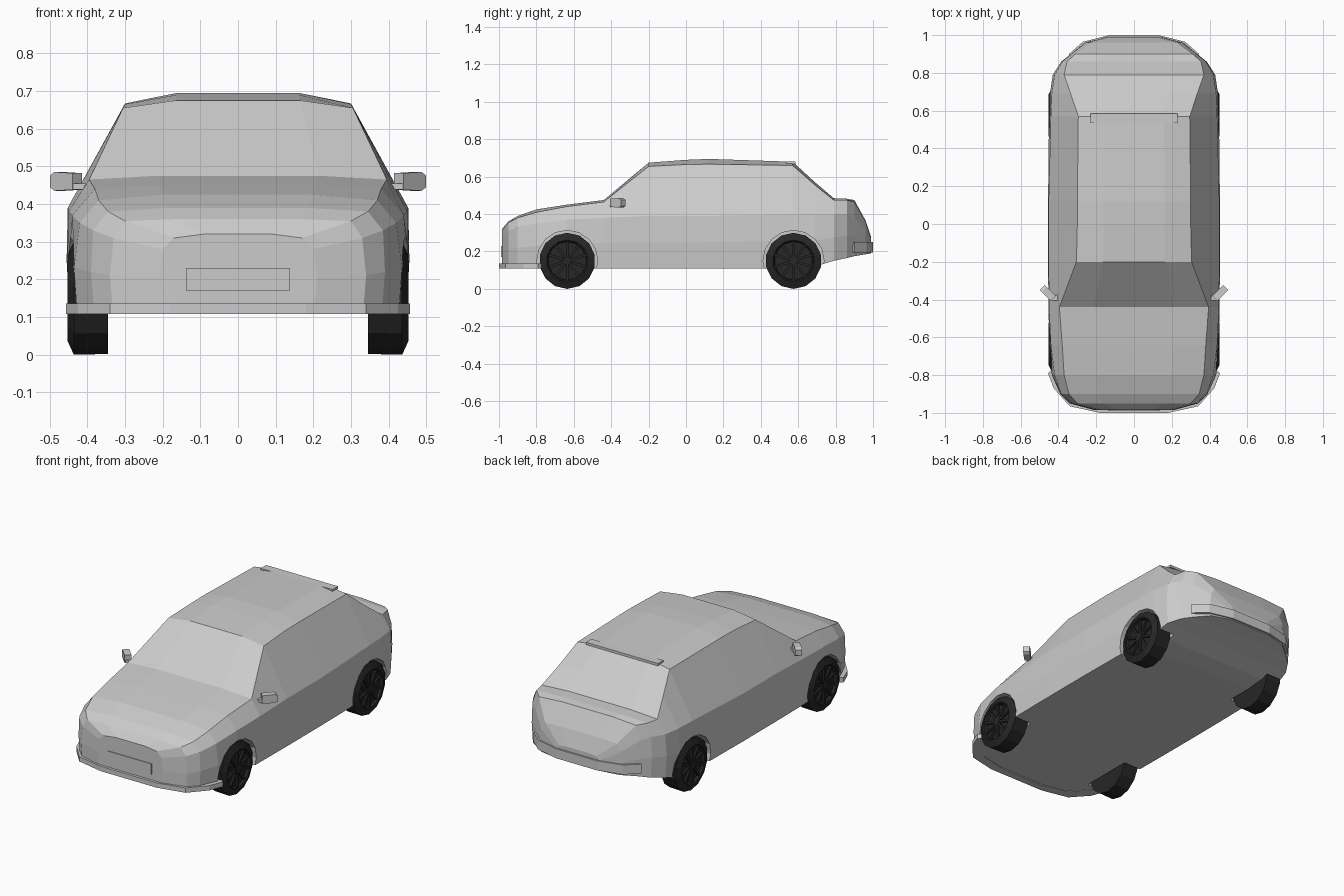
import bpy, bmesh, math
from mathutils import Matrix, Vector

if "Cube" in bpy.data.objects:
    bpy.data.objects.remove(bpy.data.objects["Cube"])

dark = bpy.data.materials.new("dark_rubber")
dark.diffuse_color = (0.02, 0.02, 0.02, 1)
dark.use_nodes = True
dark.node_tree.nodes["Principled BSDF"].inputs["Base Color"].default_value = dark.diffuse_color


def finish(bm, name, mat=None):
    bmesh.ops.recalc_face_normals(bm, faces=bm.faces[:])
    me = bpy.data.meshes.new(name)
    bm.to_mesh(me)
    bm.free()
    ob = bpy.data.objects.new(name, me)
    bpy.context.collection.objects.link(ob)
    if mat:
        me.materials.append(mat)
    return ob


def skin(bm, rings, caps=True):
    rows = [[bm.verts.new(p) for p in r] for r in rings]
    n = len(rows[0])
    for a, b in zip(rows, rows[1:]):
        for i in range(n):
            j = (i + 1) % n
            bm.faces.new((a[i], a[j], b[j], b[i]))
    if caps:
        bm.faces.new(rows[0])
        bm.faces.new(rows[-1])


def lathe(bm, profile, centre, n, start=0.0):
    # revolve (x, radius) pairs around an axle along x
    skin(bm, [[(x, centre[0] + r * math.cos(start + 2 * math.pi * k / n),
                centre[1] + r * math.sin(start + 2 * math.pi * k / n)) for k in range(n)]
              for x, r in profile])


def box(bm, size, matrix):
    bmesh.ops.create_cube(bm, size=1, matrix=matrix @ Matrix.Diagonal((*size, 1)))


# body sections: y, bottom z, side width, shoulder width/z, top edge width/z, centre z
S = [
    (-.985, .13, .21, .20, .28, .17, .31, .32),
    (-.95, .11, .34, .33, .31, .30, .355, .36),
    (-.90, .11, .39, .385, .33, .345, .38, .39),
    (-.80, .11, .435, .42, .35, .37, .41, .425),
    (-.64, .11, .45, .44, .37, .38, .44, .45),
    (-.44, .11, .453, .45, .38, .395, .465, .475),
    (-.20, .11, .455, .452, .39, .305, .655, .675),
    (0.0, .11, .455, .452, .39, .30, .665, .69),
    (.12, .11, .455, .452, .39, .30, .667, .695),
    (.57, .11, .45, .44, .40, .295, .66, .68),
    (.69, .12, .445, .435, .40, .335, .555, .57),
    (.79, .15, .43, .42, .40, .37, .475, .485),
    (.86, .165, .385, .38, .40, .355, .475, .482),
    (.90, .175, .335, .33, .38, .31, .465, .475),
    (.96, .185, .26, .255, .32, .23, .36, .365),
    (.99, .19, .14, .14, .25, .12, .27, .275),
]
rings = []
for y, zb, wm, ws, zs, we, ze, zt in S:
    half = [(wm - .008, zb), (wm, (zb + zs) / 2), (ws, zs), (we, ze), (we * .54, zt)]
    rings.append([(x, y, z) for x, z in half] + [(-x, y, z) for x, z in reversed(half)])
bm = bmesh.new()
skin(bm, rings)
body = finish(bm, "body")

# wheel arches cut out of the body
WHEELS = [(s, y) for s in (-1, 1) for y in (-.635, .575)]
for s, y in WHEELS:
    bm = bmesh.new()
    lathe(bm, [(s * .335, .163), (s * .6, .163)], (y, .15), 16)
    cutter = finish(bm, "arch_cutter")
    cutter.hide_render = True
    mod = body.modifiers.new("arch", 'BOOLEAN')
    mod.operation = 'DIFFERENCE'
    mod.solver = 'EXACT'
    mod.object = cutter
    bpy.context.view_layer.objects.active = body
    bpy.ops.object.modifier_apply(modifier="arch")
    bpy.data.objects.remove(cutter)

# wheels: tyre with recessed rim, hub and spokes
for s, y in WHEELS:
    label = ("front" if y < 0 else "rear") + ("_left" if s > 0 else "_right")
    bm = bmesh.new()
    prof = [(.345, .02), (.345, .148), (.436, .15), (.453, .112), (.449, .106),
            (.434, .102), (.434, .02)]
    lathe(bm, [(s * x, r) for x, r in prof], (y, .15), 14, math.pi / 14)
    finish(bm, label + "_tyre", dark)
    bm = bmesh.new()
    lathe(bm, [(s * .43, .026), (s * .447, .022)], (y, .15), 10)
    for k in range(10):
        m = Matrix.Translation((s * .439, y, .15)) @ Matrix.Rotation(k * math.pi / 5, 4, 'X')
        box(bm, (.012, .014, .086), m @ Matrix.Translation((0, 0, .061)))
    finish(bm, label + "_spokes", dark)


# bumper strips wrapped around the nose and the tail
def strip(name, outer, inset, z0, z1):
    half = outer + [(x - inset, y - math.copysign(inset, y)) for x, y in reversed(outer)]
    bm = bmesh.new()
    for s in (1, -1):
        path = [(0, outer[0][1])] + half + [(0, half[-1][1])]
        skin(bm, [[(s * x, y, z) for x, y in path] for z in (z0, z1)])
    bmesh.ops.remove_doubles(bm, verts=bm.verts[:], dist=1e-5)
    bmesh.ops.delete(bm, geom=[f for f in bm.faces
                               if all(abs(v.co.x) < 1e-4 for v in f.verts)], context='FACES')
    finish(bm, name)


strip("front_lip", [(.18, -1.0), (.34, -.965), (.425, -.87), (.456, -.79)], .045, .108, .136)
strip("rear_bumper", [(.13, 1.0), (.27, .965), (.345, .90)], .05, .195, .25)

# front bumper intake panel, roof trailing edge
bm = bmesh.new()
box(bm, (.276, .02, .06), Matrix.Translation((0, -.98, .20)))
finish(bm, "intake_panel")
bm = bmesh.new()
box(bm, (.46, .05, .014), Matrix.Translation((0, .56, .674)))
finish(bm, "roof_spoiler")

# door mirrors on short stalks
for s in (-1, 1):
    bm = bmesh.new()
    turn = Matrix.Rotation(s * math.radians(45), 4, 'Z')
    skin(bm, [[turn @ Vector((s * x, y, z)) + Vector((s * .452, -.37, .46))
               for y, z in ((-.018, -h), (.018, -h), (.018, h), (-.018, h))]
              for x, h in ((-.035, .022), (.032, .025), (.048, .016))])
    box(bm, (.06, .03, .016), Matrix.Translation((s * .41, -.39, .446)))
    finish(bm, ("left" if s > 0 else "right") + "_mirror")
